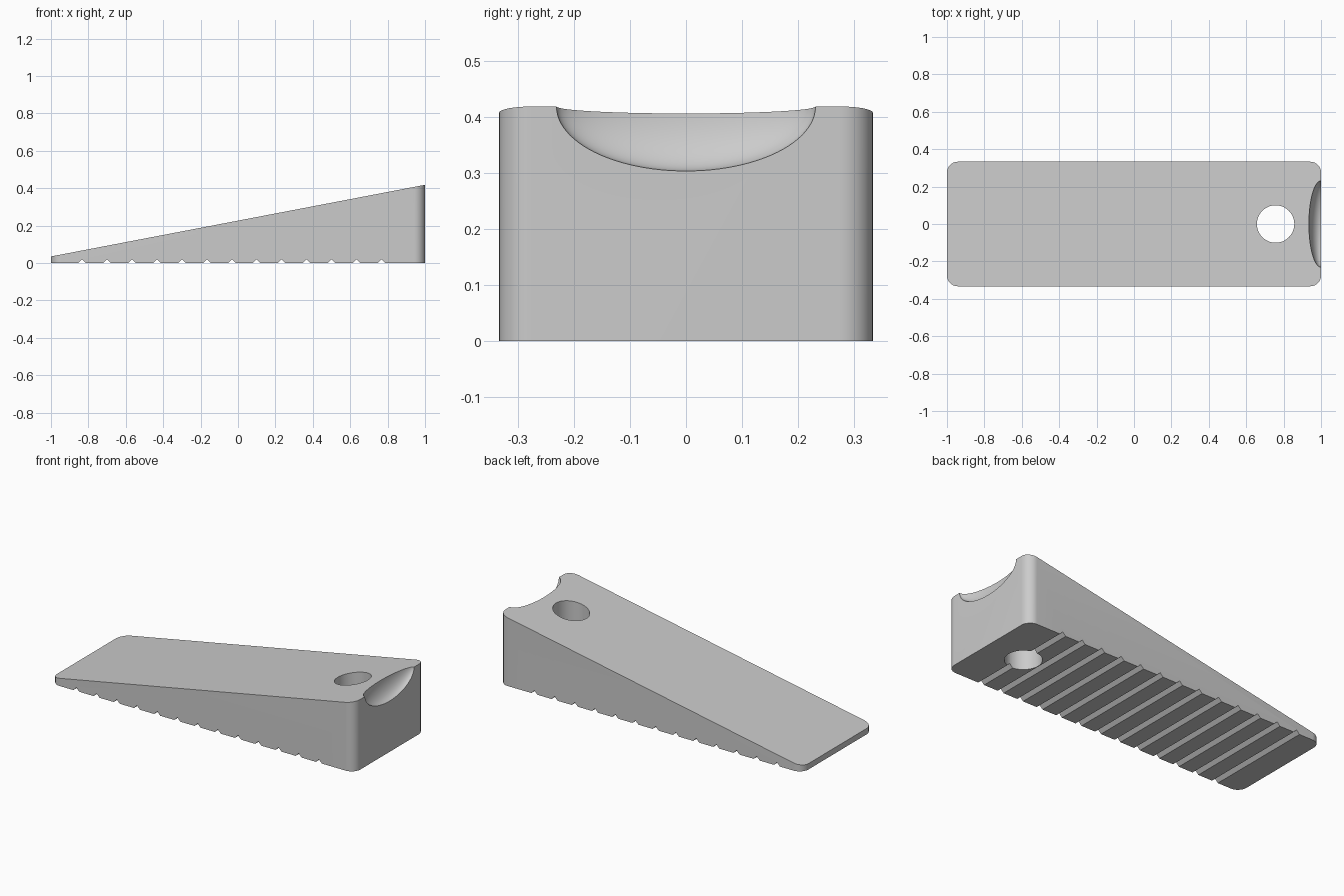
import bpy, bmesh, math
from mathutils import Matrix

cube = bpy.data.objects.get("Cube")
if cube:
    bpy.data.objects.remove(cube)

HALF_WIDTH, CORNER = 0.333, 0.058
LOW, HIGH = 0.035, 0.418

grey = bpy.data.materials.new("grey_rubber")
grey.use_nodes = True
colour = (0.6, 0.6, 0.6, 1)
grey.diffuse_color = colour
grey.node_tree.nodes["Principled BSDF"].inputs["Base Color"].default_value = colour


def make(name, bm):
    bmesh.ops.recalc_face_normals(bm, faces=bm.faces)
    mesh = bpy.data.meshes.new(name)
    bm.to_mesh(mesh)
    bm.free()
    mesh.materials.append(grey)
    obj = bpy.data.objects.new(name, mesh)
    bpy.context.collection.objects.link(obj)
    return obj


def prism(bm, points, direction):
    """Extrude a closed outline and return the new end vertices."""
    face = bm.faces.new([bm.verts.new(p) for p in points])
    ext = bmesh.ops.extrude_face_region(bm, geom=[face])["geom"]
    ends = [v for v in ext if isinstance(v, bmesh.types.BMVert)]
    bmesh.ops.translate(bm, verts=ends, vec=direction)
    return ends


# Wedge body: rounded rectangle raised to a sloping top
outline = []
for quarter, (sx, sy) in enumerate([(1, 1), (-1, 1), (-1, -1), (1, -1)]):
    for step in range(13):
        a = math.radians(90 * quarter + 7.5 * step)
        outline.append((sx * (1 - CORNER) + CORNER * math.cos(a),
                        sy * (HALF_WIDTH - CORNER) + CORNER * math.sin(a), 0))
bm = bmesh.new()
for v in prism(bm, outline, (0, 0, 1)):
    v.co.z = LOW + (HIGH - LOW) * (v.co.x + 1) / 2
wedge = make("door_wedge", bm)

# V-shaped grip grooves across the underside
bm = bmesh.new()
for i in range(13):
    x = -0.833 + i * 0.1333
    prism(bm, [(x - 0.03, -0.5, -0.01), (x + 0.03, -0.5, -0.01), (x, -0.5, 0.02)], (0, 1, 0))
grooves = make("groove_cutter", bm)

# Vertical hanging hole
bm = bmesh.new()
bmesh.ops.create_cone(bm, cap_ends=True, segments=64, radius1=0.1, radius2=0.1,
                      depth=2, matrix=Matrix.Translation((0.757, 0, 0)))
hole = make("hole_cutter", bm)

# Finger scoop at the top of the tall end
bm = bmesh.new()
bmesh.ops.create_uvsphere(bm, u_segments=96, v_segments=48, radius=1,
                          matrix=Matrix.Translation((1.0005, 0, HIGH)) @
                          Matrix.Diagonal((0.066, 0.231, 0.115, 1)))
scoop = make("scoop_cutter", bm)

for cutter in (grooves, hole, scoop):
    mod = wedge.modifiers.new(cutter.name, "BOOLEAN")
    mod.operation, mod.solver, mod.object = "DIFFERENCE", "EXACT", cutter

# Apply the cuts, then remove the cutters
bpy.context.view_layer.update()
graph = bpy.context.evaluated_depsgraph_get()
mesh = bpy.data.meshes.new_from_object(wedge.evaluated_get(graph))
wedge.modifiers.clear()
wedge.data = mesh
for cutter in (grooves, hole, scoop):
    bpy.data.objects.remove(cutter)

bpy.ops.object.select_all(action="DESELECT")
wedge.select_set(True)
bpy.context.view_layer.objects.active = wedge
bpy.ops.object.shade_smooth_by_angle(angle=math.radians(30))
